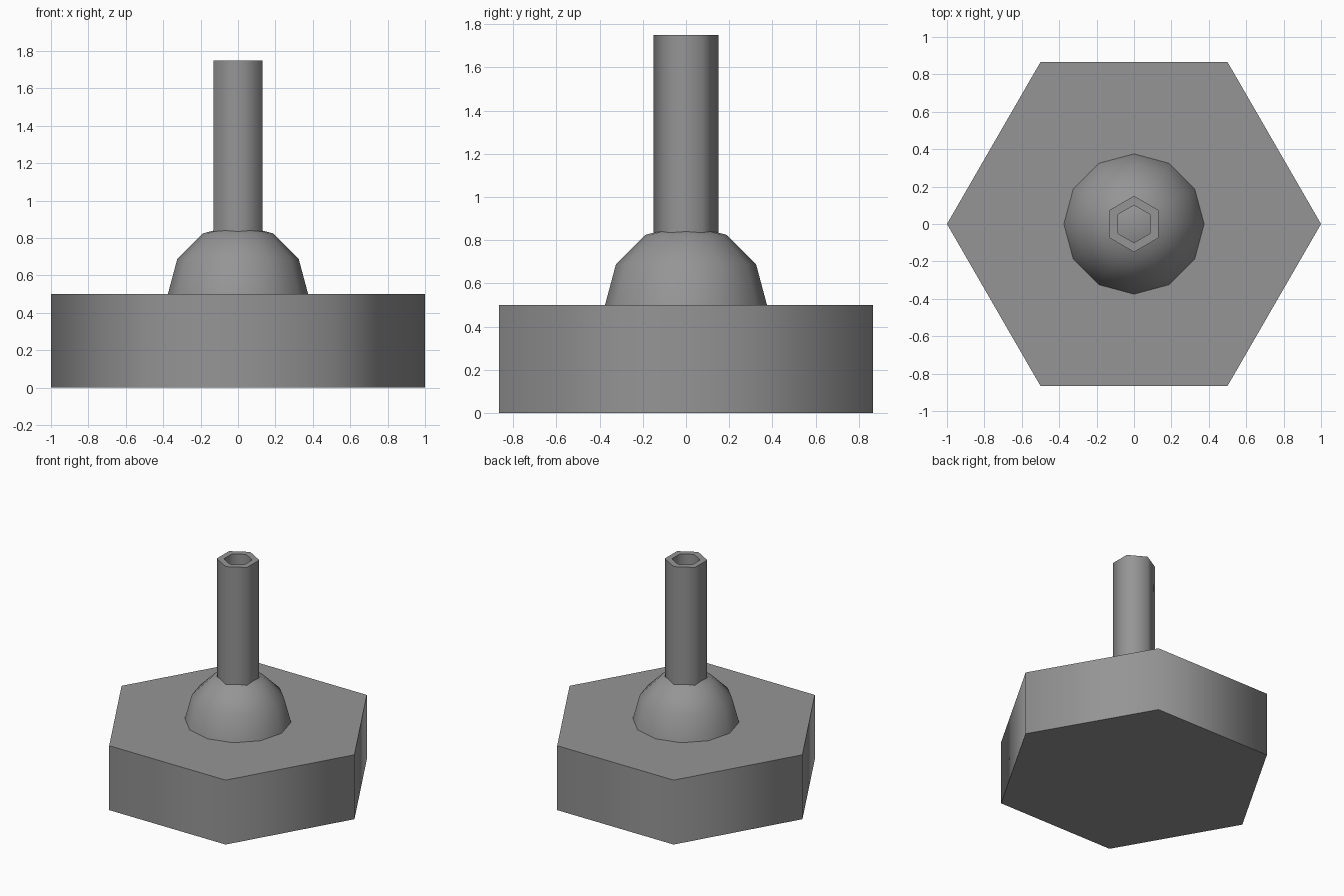
import bpy, bmesh
from math import radians, sin, cos, pi

if "Cube" in bpy.data.objects:
    bpy.data.objects.remove(bpy.data.objects["Cube"])

grey = bpy.data.materials.new("mid_grey")
grey.use_nodes = True
colour = (0.3, 0.3, 0.3, 1)
grey.diffuse_color = colour
grey.node_tree.nodes["Principled BSDF"].inputs["Base Color"].default_value = colour


def finish(name, bm):
    """Turn a bmesh into a named, smooth-sided object with sharp rims."""
    bmesh.ops.recalc_face_normals(bm, faces=bm.faces)
    mesh = bpy.data.meshes.new(name)
    bm.to_mesh(mesh)
    bm.free()
    mesh.materials.append(grey)
    obj = bpy.data.objects.new(name, mesh)
    bpy.context.collection.objects.link(obj)
    bpy.ops.object.select_all(action="DESELECT")
    obj.select_set(True)
    bpy.context.view_layer.objects.active = obj
    bpy.ops.object.shade_smooth_by_angle(angle=radians(70))


def hexagon(bm, radius, z, start):
    return [bm.verts.new((radius * cos(start + i * pi / 3),
                          radius * sin(start + i * pi / 3), z)) for i in range(6)]


def bridge(bm, a, b):
    for i in range(6):
        j = (i + 1) % 6
        bm.faces.new((a[i], a[j], b[j], b[i]))


# Hexagonal base slab, corners on the x axis
bm = bmesh.new()
bottom, top = hexagon(bm, 1, 0, 0), hexagon(bm, 1, 0.5, 0)
bridge(bm, bottom, top)
bm.faces.new(bottom)
bm.faces.new(top)
finish("base", bm)

# Half-sphere dome on the slab
bm = bmesh.new()
bmesh.ops.create_uvsphere(bm, u_segments=12, v_segments=6, radius=0.375)
bmesh.ops.delete(bm, geom=[v for v in bm.verts if v.co.z < -0.01], context="VERTS")
bmesh.ops.translate(bm, verts=bm.verts, vec=(0, 0, 0.5))
finish("dome", bm)

# Hollow hexagonal tube, corners on the y axis, sunk into the dome
bm = bmesh.new()
rings = [hexagon(bm, r, z, pi / 2)
         for r, z in ((0.15, 0.75), (0.15, 1.75), (0.1, 1.75), (0.1, 0.75))]
for i in range(4):
    bridge(bm, rings[i], rings[(i + 1) % 4])
finish("tube", bm)
